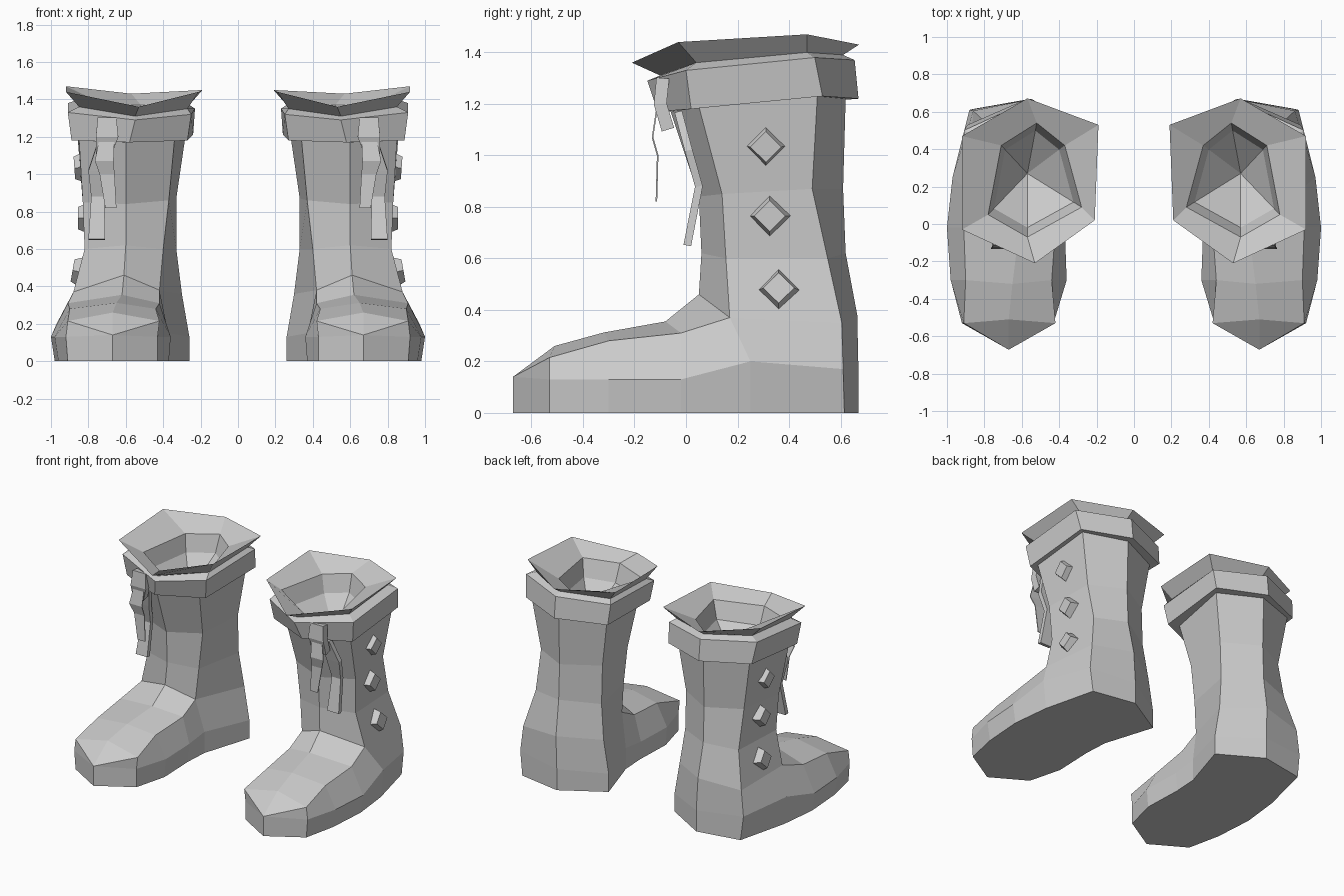
import bpy, bmesh
from math import radians
from mathutils import Vector

if "Cube" in bpy.data.objects:
    bpy.data.objects.remove(bpy.data.objects["Cube"])


def add_quads(bm, rows, closed):
    """Skin a list of point rows; repeated points are welded later."""
    vs = [[bm.verts.new(p) for p in row] for row in rows]
    n = len(rows[0])
    for a, b in zip(vs, vs[1:]):
        for i in range(n if closed else n - 1):
            j = (i + 1) % n
            bm.faces.new((a[i], a[j], b[j], b[i]))
    return vs


def finish(name, bm):
    """Weld, orient, and mirror the right part to the left."""
    bmesh.ops.remove_doubles(bm, verts=bm.verts, dist=1e-4)
    bmesh.ops.recalc_face_normals(bm, faces=bm.faces)
    me = bpy.data.meshes.new(name)
    bm.to_mesh(me)
    bm.free()
    ob = bpy.data.objects.new(name, me)
    bpy.context.collection.objects.link(ob)
    return ob


def mirror(ob):
    m = ob.modifiers.new("Mirror", 'MIRROR')
    m.use_axis = (True, False, False)
    m.use_mirror_merge = False


# Shaft rings, order: front, front outer, back outer, back, back inner, front inner
low = [[(.95, .25, 0), (.86, .615, 0), (.55, .67, 0), (.26, .5, 0), (.37, .15, 0)],
       [(.97, .25, .2), (.88, .61, .17), (.55, .67, .15), (.26, .5, .13), (.37, .15, .15)],
       [(.88, .17, .37), (.86, .605, .35), (.56, .665, .38), (.30, .5, .36), (.42, .12, .38)]]
instep = (.61, .05, .46)
shaft = [[instep] + low[2],
         [(.60, .06, .62), (.82, .155, .6), (.80, .55, .6), (.57, .62, .62), (.33, .48, .6), (.40, .13, .6)],
         [(.60, .05, .84), (.83, .14, .85), (.80, .49, .87), (.57, .61, .87), (.33, .47, .87), (.37, .13, .86)],
         [(.60, -.06, 1.17), (.85, .05, 1.19), (.86, .51, 1.23), (.57, .62, 1.22), (.28, .49, 1.21), (.34, .05, 1.18)]]


def foot_section(y, xi, xo, wi, wo, si, so, zs, xr, yr, zr):
    """Inner sole, inner side, inner shoulder, ridge, outer shoulder, side, sole."""
    return [(xi, y, 0), (wi, y, .13), (si, y, zs), (xr, yr, zr),
            (so, y, zs), (wo, y, .13), (xo, y, 0)]


tip = [(.67, -.672, 0)] + [(.67, -.672, .14)] * 5 + [(.67, -.672, 0)]
foot = [tip,
        foot_section(-.53, .43, .91, .43, .92, .42, .91, .215, .67, -.51, .26),
        foot_section(-.30, .37, .96, .36, .98, .44, .90, .28, .65, -.32, .312),
        foot_section(-.02, .38, .98, .37, 1.0, .42, .91, .31, .62, -.08, .355),
        [low[0][4], low[1][4], low[2][4], instep, low[2][0], low[1][0], low[0][0]]]

# Boot body: foot, heel, shaft and sole
bm = bmesh.new()
add_quads(bm, foot, False)
add_quads(bm, low, False)
add_quads(bm, shaft, True)
bmesh.ops.remove_doubles(bm, verts=bm.verts, dist=1e-4)
rim = [e for e in bm.edges if e.is_boundary and all(v.co.z < .01 for v in e.verts)]
bmesh.ops.contextual_create(bm, geom=rim)
mirror(finish("boot_body", bm))

# Cuff: band, neck, flared lip, then down into the opening
hole = [(.57, -.07, 1.33), (.78, .05, 1.36), (.71, .42, 1.37),
        (.52, .54, 1.37), (.37, .42, 1.37), (.28, .09, 1.36)]
centre = Vector((.57, .27, 1.05))
inner = [tuple(centre.lerp(Vector(p), .85).to_2d()) + (p[2] - .12,) for p in hole]
cuff = [shaft[3],
        [(.58, -.11, 1.17), (.89, .02, 1.18), (.89, .53, 1.23), (.57, .67, 1.22), (.24, .54, 1.21), (.27, .02, 1.18)],
        [(.55, -.15, 1.29), (.91, .0, 1.33), (.91, .50, 1.38), (.57, .655, 1.37), (.23, .52, 1.35), (.25, .0, 1.32)],
        [(.55, -.10, 1.31), (.85, .04, 1.36), (.85, .47, 1.40), (.57, .61, 1.39), (.26, .48, 1.37), (.27, .06, 1.35)],
        [(.53, -.21, 1.36), (.92, -.03, 1.44), (.92, .47, 1.47), (.57, .672, 1.43), (.19, .53, 1.45), (.21, .02, 1.44)],
        hole, inner, [tuple(centre)] * 6]
bm = bmesh.new()
add_quads(bm, cuff, True)
mirror(finish("boot_cuff", bm))

# Diamond studs down the outer side
for i, (x, y, z, tilt) in enumerate([(.845, .31, 1.035, 94), (.825, .325, .765, 90), (.855, .36, .48, 80)]):
    bpy.ops.mesh.primitive_cone_add(vertices=4, radius1=.085, radius2=.06, depth=.06,
                                    location=(x, y, z), rotation=(0, radians(tilt), 0))
    stud = bpy.context.object
    stud.name = f"diamond_stud_{i + 1}"
    bpy.ops.object.transform_apply(location=True, rotation=True, scale=True)
    mirror(stud)


# Lace tails and knot: ribbons of (x, half width, y, z) stations
def ribbon(name, stations, thick):
    b = bmesh.new()
    add_quads(b, [[(x - w, y, z), (x + w, y, z)] for x, w, y, z in stations], False)
    ob = finish(name, b)
    s = ob.modifiers.new("Thickness", 'SOLIDIFY')
    s.thickness, s.offset = thick, 0
    mirror(ob)


ribbon("lace_tail_short", [(.70, .04, -.11, 1.20), (.715, .05, -.13, 1.07),
                           (.70, .04, -.11, 1.0), (.68, .03, -.115, .82)], .006)
ribbon("lace_tail_long", [(.71, .04, -.03, 1.17), (.75, .05, .01, 1.02),
                          (.75, .035, .05, .88), (.755, .045, .005, .65)], .03)
ribbon("lace_knot", [(.70, .05, -.09, 1.30), (.70, .06, -.10, 1.20), (.72, .04, -.07, 1.10)], .05)
